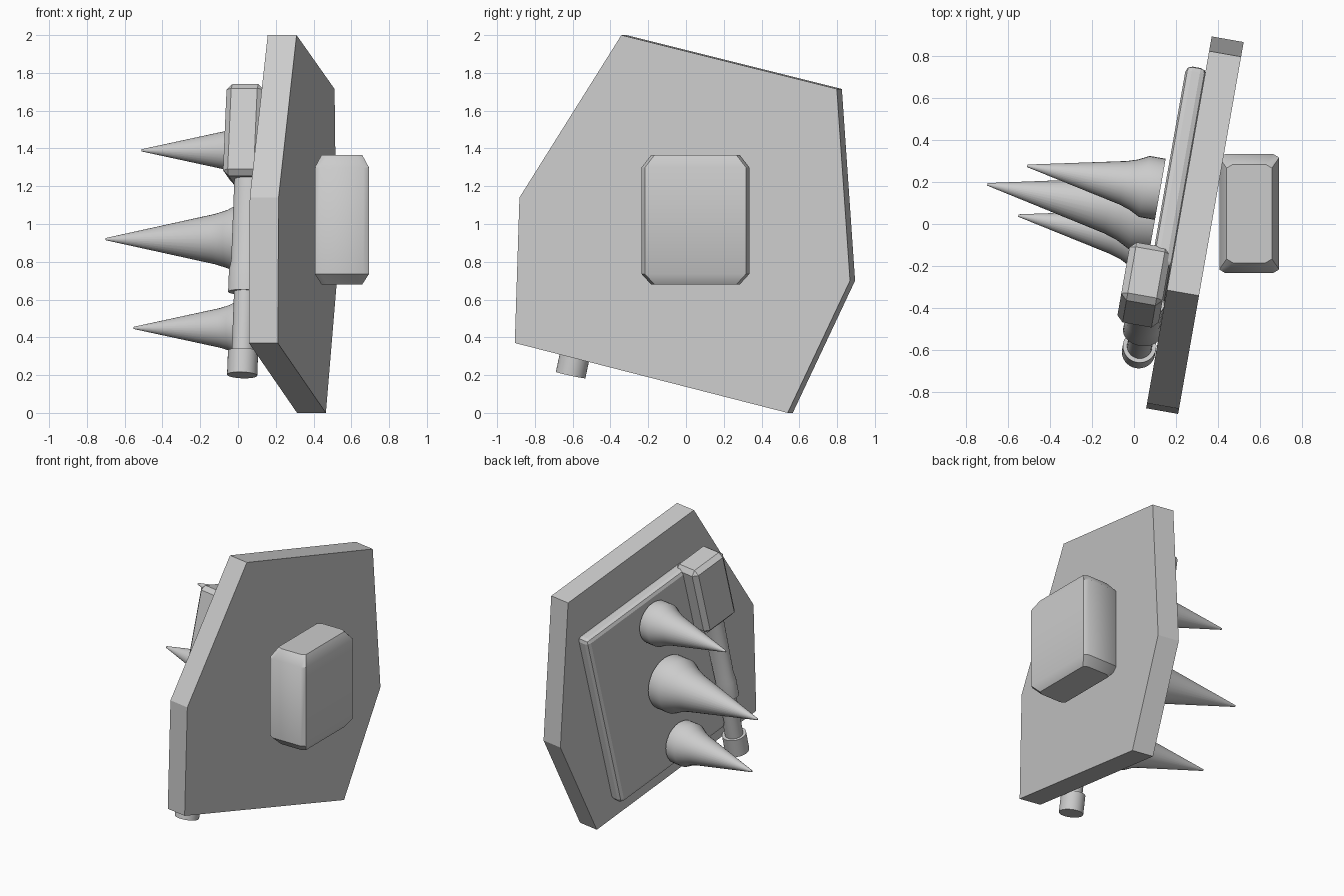
import bpy, bmesh, math
from mathutils import Matrix

if "Cube" in bpy.data.objects:
    bpy.data.objects.remove(bpy.data.objects["Cube"], do_unlink=True)

grey = bpy.data.materials.new("plain_grey")
grey.use_nodes = True
grey.diffuse_color = (0.6, 0.6, 0.6, 1)
grey.node_tree.nodes["Principled BSDF"].inputs["Base Color"].default_value = (0.6, 0.6, 0.6, 1)

# Shield frame: local x is the outward normal, y runs along the face
SHIELD = Matrix.Translation((0.213, 0, 0)) @ Matrix.Rotation(math.radians(-10), 4, "Z")


def tilted(n, u, z, lean=14):
    """Frame on the shield leaning parallel to its slanted edges."""
    return SHIELD @ Matrix.Translation((n, u, z)) @ Matrix.Rotation(math.radians(-lean), 4, "X")


def finish(name, bm, matrix, bevel=0, segments=1, smooth=0):
    bmesh.ops.recalc_face_normals(bm, faces=bm.faces)
    mesh = bpy.data.meshes.new(name)
    bm.to_mesh(mesh)
    bm.free()
    obj = bpy.data.objects.new(name, mesh)
    bpy.context.collection.objects.link(obj)
    obj.matrix_world = matrix
    mesh.materials.append(grey)
    if bevel:
        mod = obj.modifiers.new("Bevel", "BEVEL")
        mod.width, mod.segments = bevel, segments
    if smooth:
        bpy.ops.object.select_all(action="DESELECT")
        obj.select_set(True)
        bpy.context.view_layer.objects.active = obj
        bpy.ops.object.shade_smooth_by_angle(angle=math.radians(smooth))
    return obj


def prism(name, outline, depth, matrix):
    bm = bmesh.new()
    face = bm.faces.new([bm.verts.new((0, u, z)) for u, z in outline])
    ext = bmesh.ops.extrude_face_region(bm, geom=[face])
    verts = [v for v in ext["geom"] if isinstance(v, bmesh.types.BMVert)]
    bmesh.ops.translate(bm, verts=verts, vec=(depth, 0, 0))
    return finish(name, bm, matrix)


def box(name, size, matrix, bevel, segments=1):
    bm = bmesh.new()
    bmesh.ops.create_cube(bm, size=1)
    bmesh.ops.scale(bm, vec=size, verts=bm.verts)
    return finish(name, bm, matrix, bevel, segments)


def bridge(bm, rings):
    """Skin a stack of equal rings and cap both ends."""
    count = len(rings[0])
    for a, b in zip(rings, rings[1:]):
        for i in range(count):
            j = (i + 1) % count
            bm.faces.new((a[i], a[j], b[j], b[i]))
    bm.faces.new(rings[0])
    bm.faces.new(rings[-1])


def lathe(name, profile, matrix, squash=1, sides=32):
    """Revolve (radius, height) points around local z, optionally flattened in y."""
    bm = bmesh.new()
    bridge(bm, [[bm.verts.new((r * math.cos(i * math.tau / sides),
                               r * squash * math.sin(i * math.tau / sides), h))
                 for i in range(sides)] for r, h in profile])
    return finish(name, bm, matrix, smooth=40)


# Six-sided shield slab
prism("shield_plate", [(-0.32, 2), (0.838, 1.715), (0.909, 0.70),
                       (0.574, 0), (-0.893, 0.37), (-0.868, 1.14)], 0.155, SHIELD)

# Bevelled panel behind the slab
box("back_panel", (0.10, 1.0, 1.31), tilted(-0.045, 0.115, 0.925), 0.03, 2)

# Square boss on the front: narrow end rings and full middle rings
bm = bmesh.new()
rings = []
for z, inset_x, inset_y in ((0.68, 0.035, 0.05), (0.735, 0, 0),
                            (1.30, 0, 0), (1.365, 0.035, 0.05)):
    hx, hy, cx, cy = 0.143 - inset_x, 0.285 - inset_y, 0.03, 0.018
    ring = [(hx, hy - cy), (hx - cx, hy), (cx - hx, hy), (-hx, hy - cy),
            (-hx, cy - hy), (cx - hx, -hy), (hx - cx, -hy), (hx, cy - hy)]
    rings.append([bm.verts.new((x, y, z)) for x, y in ring])
bridge(bm, rings)
finish("front_boss", bm, Matrix.Translation((0.55, 0.05, 0)), smooth=42)

# Three flared spikes in a leaning row, pointing away from the shield
for name, u, z, radius, length in (("upper_spike", 0.148, 1.39, 0.148, 0.645),
                                   ("middle_spike", 0.028, 0.92, 0.188, 0.817),
                                   ("lower_spike", -0.093, 0.45, 0.148, 0.645)):
    place = SHIELD @ Matrix.Translation((-0.115, u, z)) @ Matrix.Rotation(-math.pi / 2, 4, "Y")
    lathe(name, [(radius, 0), (radius, 0.12 * length), (radius * 0.82, 0.20 * length),
                 (radius * 0.71, 0.28 * length), (0.006, length)], place)

# Handle rod with pommel, grip and flattened sleeve, running up into the housing
rod = tilted(-0.082, -0.635, 0.20, 12.5)
lathe("rod_pommel", [(0.08, 0), (0.08, 0.13)], rod)
lathe("rod_grip", [(0.06, 0.12), (0.06, 0.48)], rod)
lathe("rod_sleeve", [(0.092, 0.45), (0.092, 0.57), (0.082, 0.62), (0.082, 1.1)], rod, 0.75)

# Chamfered housing at the top of the rod
box("rod_housing", (0.20, 0.29, 0.50), tilted(-0.112, -0.315, 1.47), 0.03)
